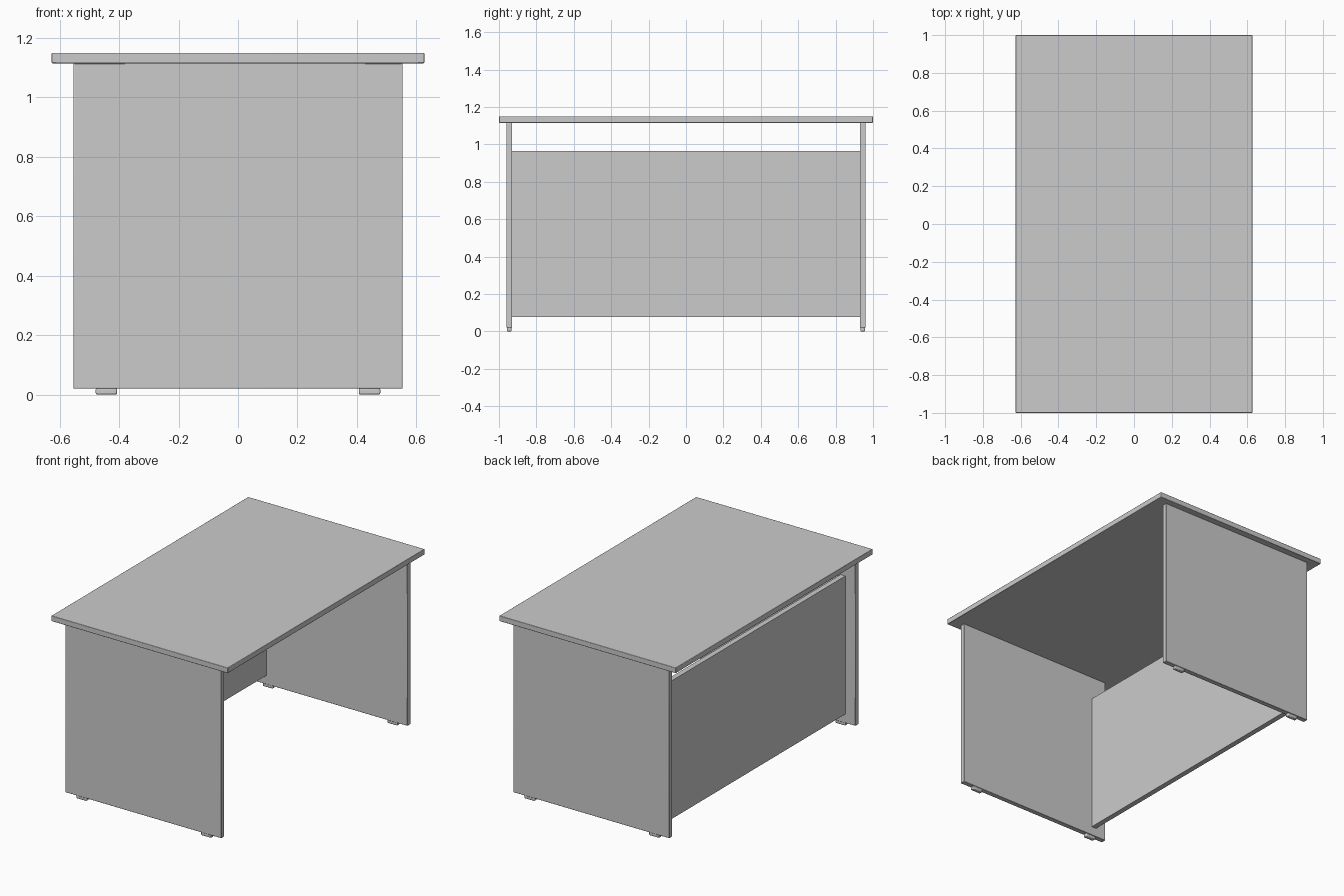
import bpy

if "Cube" in bpy.data.objects:
    bpy.data.objects.remove(bpy.data.objects["Cube"])


def slab(name, lo, hi, bevel=0.0, segments=2):
    """Box between two corners, with optional softened edges."""
    bpy.ops.mesh.primitive_cube_add(size=1, location=[(a + b) / 2 for a, b in zip(lo, hi)])
    ob = bpy.context.object
    ob.name = name
    ob.scale = [b - a for a, b in zip(lo, hi)]
    bpy.ops.object.transform_apply(location=False, rotation=False, scale=True)
    if bevel:
        mod = ob.modifiers.new("Bevel", 'BEVEL')
        mod.width = bevel
        mod.segments = segments
        bpy.ops.object.shade_smooth_by_angle()
    return ob


# Desk top
slab("desk_top", (-0.627, -1.0, 1.115), (0.627, 1.0, 1.15), 0.003)

# Modesty panel, set in from the -x edge
slab("modesty_panel", (-0.482, -0.929, 0.077), (-0.448, 0.929, 0.965))

# Side panels, each standing on two low feet
for side, y in (("front", -0.945), ("back", 0.945)):
    slab(side + "_side_panel", (-0.554, y - 0.016, 0.02), (0.554, y + 0.016, 1.115), 0.003)
    for end, x in (("left", -0.443), ("right", 0.443)):
        slab(f"{side}_{end}_foot", (x - 0.036, y - 0.013, 0.0), (x + 0.036, y + 0.013, 0.022), 0.005)
